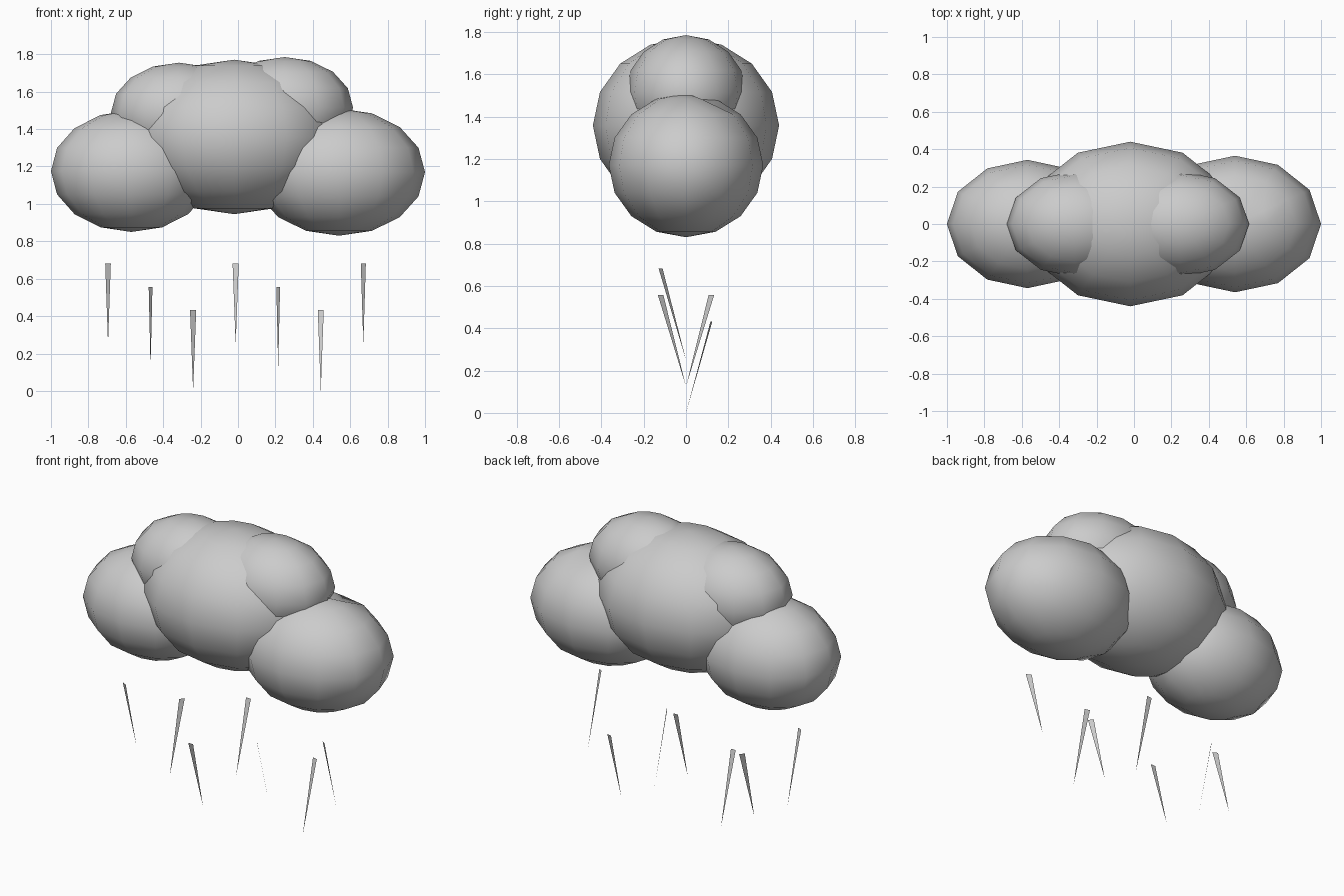
import bpy, bmesh, math
from mathutils import Vector, Matrix

if "Cube" in bpy.data.objects:
    bpy.data.objects.remove(bpy.data.objects["Cube"])

grey = bpy.data.materials.new("soft grey")
grey.diffuse_color = (0.6, 0.6, 0.6, 1.0)
grey.use_nodes = True
grey.node_tree.nodes["Principled BSDF"].inputs["Base Color"].default_value = grey.diffuse_color


def add_object(name, bm, smooth):
    mesh = bpy.data.meshes.new(name)
    bm.to_mesh(mesh)
    bm.free()
    mesh.materials.append(grey)
    for p in mesh.polygons:
        p.use_smooth = smooth
    obj = bpy.data.objects.new(name, mesh)
    bpy.context.collection.objects.link(obj)
    return obj


def puff(name, centre, radii, dent=None):
    """Low-poly ellipsoid, 12 segments by 8 rings, smooth shaded."""
    bm = bmesh.new()
    bmesh.ops.create_uvsphere(bm, u_segments=12, v_segments=8, radius=1)
    bmesh.ops.transform(bm, verts=bm.verts,
                        matrix=Matrix.Translation(centre) @ Matrix.Diagonal((*radii, 1)))
    if dent:  # push the nearest vertex down a little
        v = min(bm.verts, key=lambda v: (v.co - Vector(dent)).length)
        v.co.z -= 0.03
    return add_object(name, bm, True)


# Cloud body
puff("cloud_middle", (-0.02, 0, 1.358), (0.56, 0.44, 0.413))
puff("cloud_left", (-0.57, 0, 1.175), (0.43, 0.343, 0.325))
puff("cloud_right", (0.54, 0, 1.17), (0.46, 0.365, 0.34), dent=(0.63, 0.12, 1.48))
puff("cloud_top_left", (-0.315, 0, 1.485), (0.365, 0.283, 0.27))
puff("cloud_top_right", (0.25, 0, 1.515), (0.365, 0.283, 0.27))


# Raindrops: thin flat spikes, leaning alternately forward and back
def raindrop(name, x, tip_z, lean, turn):
    bm = bmesh.new()
    top = Vector((x, 0.12 * lean, tip_z + 0.432))
    side = Vector((math.cos(turn), math.sin(turn), 0)) * 0.0165
    bm.faces.new([bm.verts.new(p) for p in (top - side, top + side, (x, 0, tip_z))])
    return add_object(name, bm, False)


turns = (155, 52, 0, 0, 128, 165, 145)
tips = (0.25, 0.125, 0.0)
for i, turn in enumerate(turns):
    raindrop(f"raindrop_{i + 1}", -0.695 + 0.2275 * i, tips[i % 3],
             -1 if i % 2 == 0 else 1, math.radians(turn))
